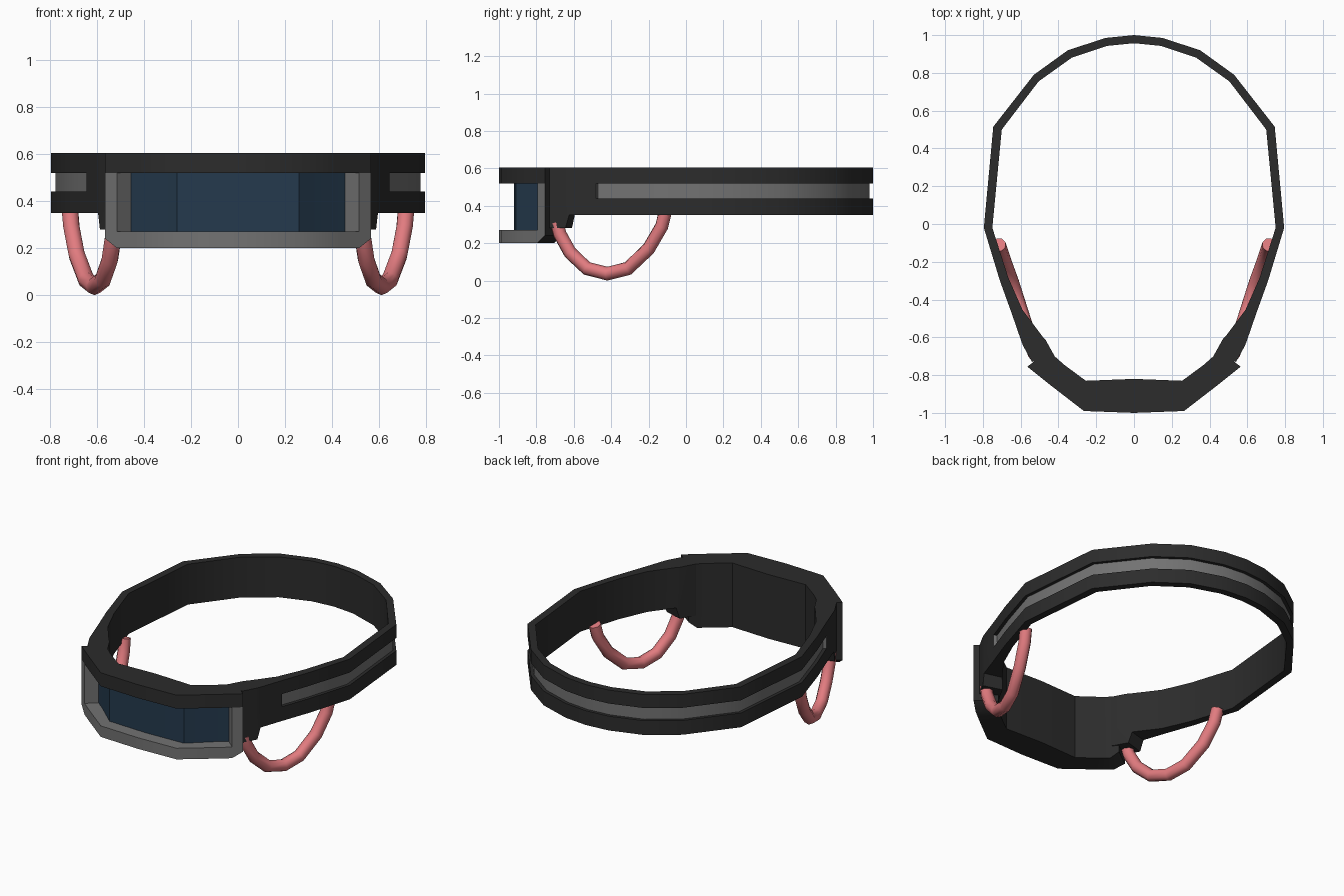
import bpy
import bmesh
from math import radians
from mathutils import Vector

cube = bpy.data.objects.get("Cube")
if cube:
    bpy.data.objects.remove(cube, do_unlink=True)


def material(name, color):
    m = bpy.data.materials.new(name)
    m.use_nodes = True
    m.diffuse_color = (*color, 1)
    m.node_tree.nodes["Principled BSDF"].inputs["Base Color"].default_value = (*color, 1)
    return m


DARK = material("charcoal", (0.025, 0.025, 0.025))
GREY = material("grey", (0.17, 0.17, 0.17))
NAVY = material("navy_glass", (0.018, 0.042, 0.075))
PINK = material("pink", (0.76, 0.2, 0.215))


def finish(obj, angle):
    bpy.ops.object.select_all(action="DESELECT")
    obj.select_set(True)
    bpy.context.view_layer.objects.active = obj
    bpy.ops.object.shade_smooth_by_angle(angle=radians(angle))


def grooved_wall(name, half, low, high, top, mats, pick):
    """Loft a wall through stations (outer, inner, bottom, groove depth), mirrored in x."""
    flip = lambda p: (-p[0], p[1])
    stations = half + [(flip(o), flip(i), b, d) for o, i, b, d in reversed(half[:-1])]
    bm = bmesh.new()
    rings = []
    for outer, inner, bottom, depth in stations:
        o, i = Vector(outer), Vector(inner)
        r = o + (i - o).normalized() * depth
        ring = [(o, bottom), (o, low), (r, low), (r, high),
                (o, high), (o, top), (i, top), (i, bottom)]
        rings.append([bm.verts.new((p.x, p.y, z)) for p, z in ring])
    for k in range(len(rings) - 1):
        a, b = rings[k], rings[k + 1]
        depths = (stations[k][3], stations[k + 1][3])
        for s in range(8):
            t = (s + 1) % 8
            f = bm.faces.new((a[s], b[s], b[t], a[t]))
            f.material_index = pick(s, depths)
    for ring in (rings[0], rings[-1]):
        bm.faces.new(ring)
    bmesh.ops.remove_doubles(bm, verts=bm.verts, dist=0.0005)
    bmesh.ops.recalc_face_normals(bm, faces=bm.faces)
    mesh = bpy.data.meshes.new(name)
    bm.to_mesh(mesh)
    bm.free()
    for m in mats:
        mesh.materials.append(m)
    obj = bpy.data.objects.new(name, mesh)
    bpy.context.collection.objects.link(obj)
    finish(obj, 38)


# Head strap with a grey strip set into a groove; deeper blocks at its front ends
G = 0.02
strap = [
    ((0.54, -0.73), (0.42, -0.70), 0.28, 0),
    ((0.587, -0.645), (0.47, -0.61), 0.28, 0),
    ((0.595, -0.625), (0.485, -0.595), 0.35, 0),
    ((0.645, -0.48), (0.59, -0.455), 0.35, 0),
    ((0.645, -0.48), (0.59, -0.455), 0.35, G),
    ((0.71, -0.3), (0.665, -0.285), 0.35, G),
    ((0.795, -0.02), (0.75, -0.02), 0.35, G),
    ((0.745, 0.515), (0.70, 0.5), 0.35, G),
    ((0.53, 0.79), (0.505, 0.755), 0.35, G),
    ((0.35, 0.92), (0.33, 0.88), 0.35, G),
    ((0.15, 0.985), (0.143, 0.943), 0.35, G),
    ((0, 1.0), (0, 0.957), 0.35, G),
]
grooved_wall("head_strap", strap, 0.44, 0.52, 0.605, [DARK, GREY],
             lambda s, d: int(s == 2 and max(d) > 0))

# Front housing: grey frame around a recessed glass screen
R = 0.08
housing = [
    ((0.565, -0.755), (0.45, -0.67), 0.24, 0),
    ((0.515, -0.795), (0.415, -0.705), 0.20, 0),
    ((0.515, -0.795), (0.415, -0.705), 0.20, R),
    ((0.44, -0.855), (0.37, -0.745), 0.20, R),
    ((0.265, -0.99), (0.255, -0.83), 0.20, R),
    ((0, -1.0), (0, -0.82), 0.20, R),
]


def housing_color(strip, depths):
    if strip == 2:
        return 2 if min(depths) > 0 else 1
    return 1 if strip < 2 else 0


grooved_wall("front_housing", housing, 0.27, 0.52, 0.605, [DARK, GREY, NAVY], housing_color)

# Ear loops hanging below the strap
path = [(0.715, -0.11, 0.37), (0.708, -0.13, 0.29), (0.685, -0.2, 0.17),
        (0.645, -0.31, 0.065), (0.61, -0.42, 0.037), (0.575, -0.53, 0.065),
        (0.545, -0.62, 0.15), (0.53, -0.675, 0.25), (0.525, -0.69, 0.31)]
for side, sign in (("left", 1), ("right", -1)):
    curve = bpy.data.curves.new(side + "_ear_loop", "CURVE")
    curve.dimensions = "3D"
    curve.bevel_depth = 0.037
    curve.bevel_resolution = 2
    curve.use_fill_caps = True
    spline = curve.splines.new("POLY")
    spline.points.add(len(path) - 1)
    for point, (x, y, z) in zip(spline.points, path):
        point.co = (sign * x, y, z, 1)
    curve.materials.append(PINK)
    loop = bpy.data.objects.new(side + "_ear_loop", curve)
    bpy.context.collection.objects.link(loop)
    bpy.ops.object.select_all(action="DESELECT")
    loop.select_set(True)
    bpy.context.view_layer.objects.active = loop
    bpy.ops.object.convert(target="MESH")
    finish(bpy.context.view_layer.objects.active, 50)
